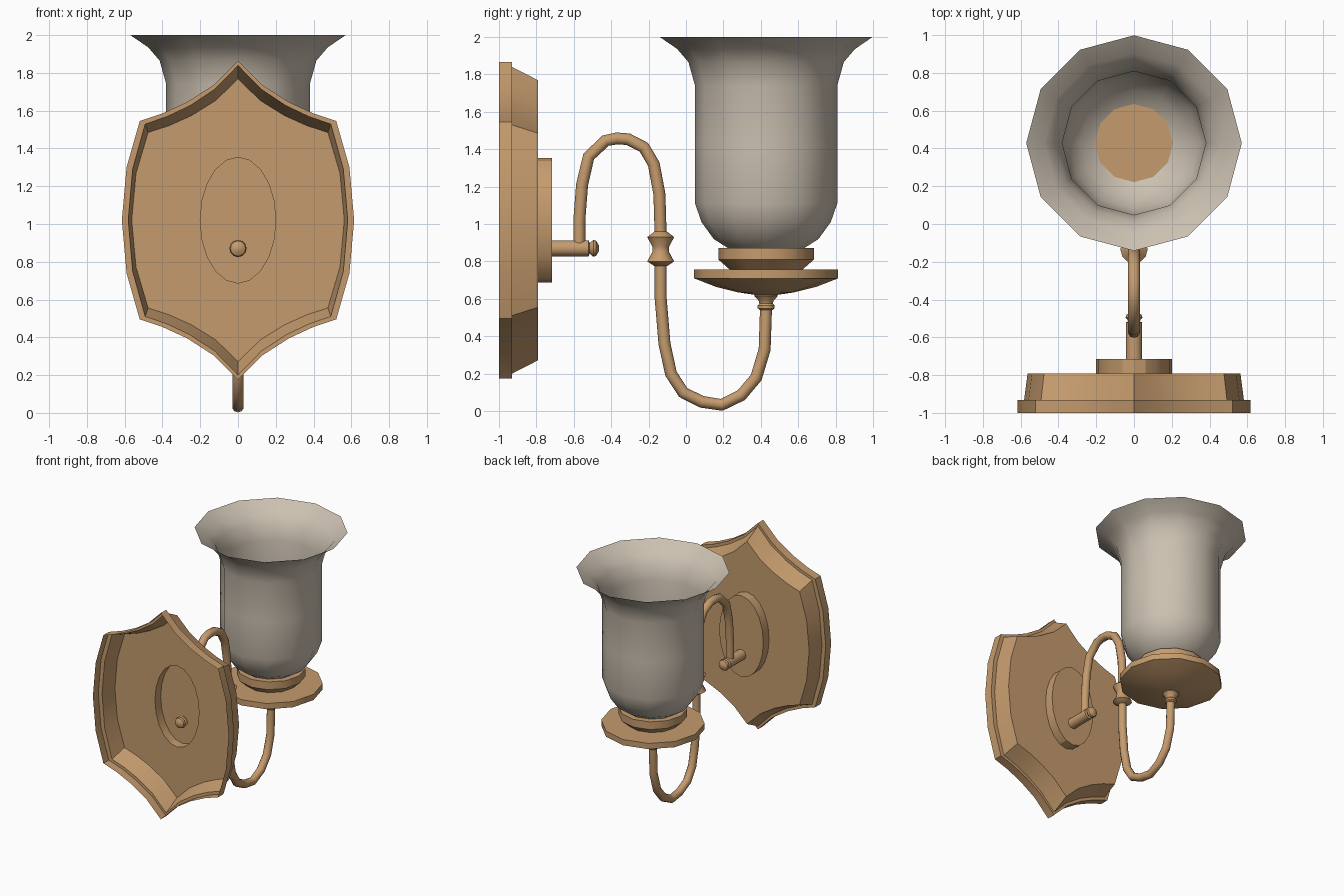
import bpy, bmesh, math
from mathutils import Vector

if "Cube" in bpy.data.objects:
    bpy.data.objects.remove(bpy.data.objects["Cube"])


def material(name, rgb):
    m = bpy.data.materials.new(name)
    m.diffuse_color = (*rgb, 1)
    m.use_nodes = True
    m.node_tree.nodes["Principled BSDF"].inputs["Base Color"].default_value = m.diffuse_color
    return m


BRASS = material("warm brass", (0.56, 0.33, 0.155))
GLASS = material("frosted glass", (0.60, 0.53, 0.44))


def finish(bm, name, mat, angle=35):
    bmesh.ops.recalc_face_normals(bm, faces=bm.faces)
    me = bpy.data.meshes.new(name)
    bm.to_mesh(me)
    bm.free()
    me.materials.append(mat)
    ob = bpy.data.objects.new(name, me)
    bpy.context.collection.objects.link(ob)
    bpy.ops.object.select_all(action='DESELECT')
    ob.select_set(True)
    bpy.context.view_layer.objects.active = ob
    bpy.ops.object.shade_smooth_by_angle(angle=math.radians(angle))
    return ob


def skin(bm, loops):
    """Quads between successive closed loops of points; returns vertex rings."""
    rings = [[bm.verts.new(p) for p in loop] for loop in loops]
    for a, b in zip(rings, rings[1:]):
        n = len(a)
        for i in range(n):
            j = (i + 1) % n
            bm.faces.new((a[i], a[j], b[j], b[i]))
    return rings


def lathe(name, profile, centre, mat, axis='Z', sides=12, caps=True):
    """Revolve (radius, height) pairs about a line through centre."""
    def point(r, h, k):
        t = 2 * math.pi * k / sides
        a, b = r * math.cos(t), r * math.sin(t)
        return Vector((a, b, h) if axis == 'Z' else (a, h, b)) + Vector(centre)
    bm = bmesh.new()
    rings = skin(bm, [[point(r, h, k) for k in range(sides)] for r, h in profile])
    if caps:
        bm.faces.new(rings[0])
        bm.faces.new(rings[-1])
    return finish(bm, name, mat)


# Shield outline: one quadrant, mirrored to four (relative to its centre)
CZ = 1.02
quad = [(0.615, 0), (0.59, 0.28), (0.52, 0.525), (0.40, 0.565),
        (0.27, 0.625), (0.13, 0.715), (0, 0.845)]
half = quad + [(-x, z) for x, z in reversed(quad[:-1])]
outline = half + [(x, -z) for x, z in reversed(half[1:-1])]


def ring(sx, sz, y):
    return [(x * sx, y, CZ + z * sz) for x, z in outline]


# Hollow wall plate with stepped rim and raised oval boss
bm = bmesh.new()
shield = skin(bm, [ring(1, 1, -1), ring(1, 1, -0.93), ring(0.945, 0.97, -0.93),
                   ring(0.915, 0.885, -0.79)])
N = 20
oval = skin(bm, [[(0.2 * math.cos(2 * math.pi * k / N), y,
                   CZ + 0.333 * math.sin(2 * math.pi * k / N)) for k in range(N)]
                 for y in (-0.79, -0.715)])
bm.faces.new(oval[-1])
edges = [bm.edges.get((r[i], r[(i + 1) % len(r)]))
         for r in (shield[-1], oval[0]) for i in range(len(r))]
bmesh.ops.triangle_fill(bm, edges=edges, use_beauty=True, use_dissolve=False)
finish(bm, "wall_plate", BRASS, 25)

# Horizontal post with a finial at each end
side = [(0.043, 0.10), (0.028, 0.105), (0.045, 0.125), (0.04, 0.14), (0.015, 0.155)]
lathe("mounting_post", [(r, -h) for r, h in reversed(side)] + side,
      (0, -0.62, 0.87), BRASS, 'Y')

# Curved arm swept along an S-shaped path in the YZ plane
path = [(-0.57, 0.88), (-0.57, 1.02), (-0.555, 1.21), (-0.52, 1.36), (-0.43, 1.445),
        (-0.37, 1.457), (-0.31, 1.453), (-0.225, 1.41), (-0.172, 1.32), (-0.142, 1.16),
        (-0.135, 0.93), (-0.135, 0.60), (-0.115, 0.36), (-0.08, 0.20), (-0.015, 0.10),
        (0.085, 0.05), (0.19, 0.034), (0.295, 0.085), (0.375, 0.18), (0.42, 0.33),
        (0.428, 0.57)]
R, S = 0.032, 10
loops = []
for i, (y, z) in enumerate(path):
    p0, p1 = path[max(i - 1, 0)], path[min(i + 1, len(path) - 1)]
    t = Vector((0, p1[0] - p0[0], p1[1] - p0[1])).normalized()
    n = Vector((0, -t.z, t.y))
    loops.append([Vector((0, y, z)) + n * R * math.cos(2 * math.pi * k / S)
                  + Vector((R * math.sin(2 * math.pi * k / S), 0, 0)) for k in range(S)])
bm = bmesh.new()
ends = skin(bm, loops)
bm.faces.new(ends[0])
bm.faces.new(ends[-1])
finish(bm, "curved_arm", BRASS, 50)

# Waisted collar on the arm
lathe("arm_collar", [(0.033, 0.775), (0.072, 0.80), (0.045, 0.85), (0.045, 0.88),
                     (0.072, 0.93), (0.033, 0.96)], (0, -0.135, 0), BRASS)

# Parts stacked under and around the shade
C = (0, 0.428, 0)
lathe("arm_end_neck", [(0.033, 0.54), (0.045, 0.55), (0.045, 0.565), (0.036, 0.575),
                       (0.04, 0.59), (0.062, 0.615), (0.062, 0.63)], C, BRASS)
lathe("drip_dish", [(0.05, 0.62), (0.15, 0.635), (0.27, 0.665), (0.385, 0.71),
                    (0.385, 0.757)], C, BRASS)
lathe("shade_holder", [(0.195, 0.757), (0.255, 0.81), (0.255, 0.873)], C, BRASS)

# Bell-shaped shade, open at the top
lathe("glass_shade", [(0.205, 0.872), (0.28, 0.92), (0.345, 1.01), (0.38, 1.11),
                      (0.38, 1.42), (0.38, 1.74), (0.415, 1.865), (0.475, 1.935),
                      (0.57, 2.0)], C, GLASS, caps=False)
